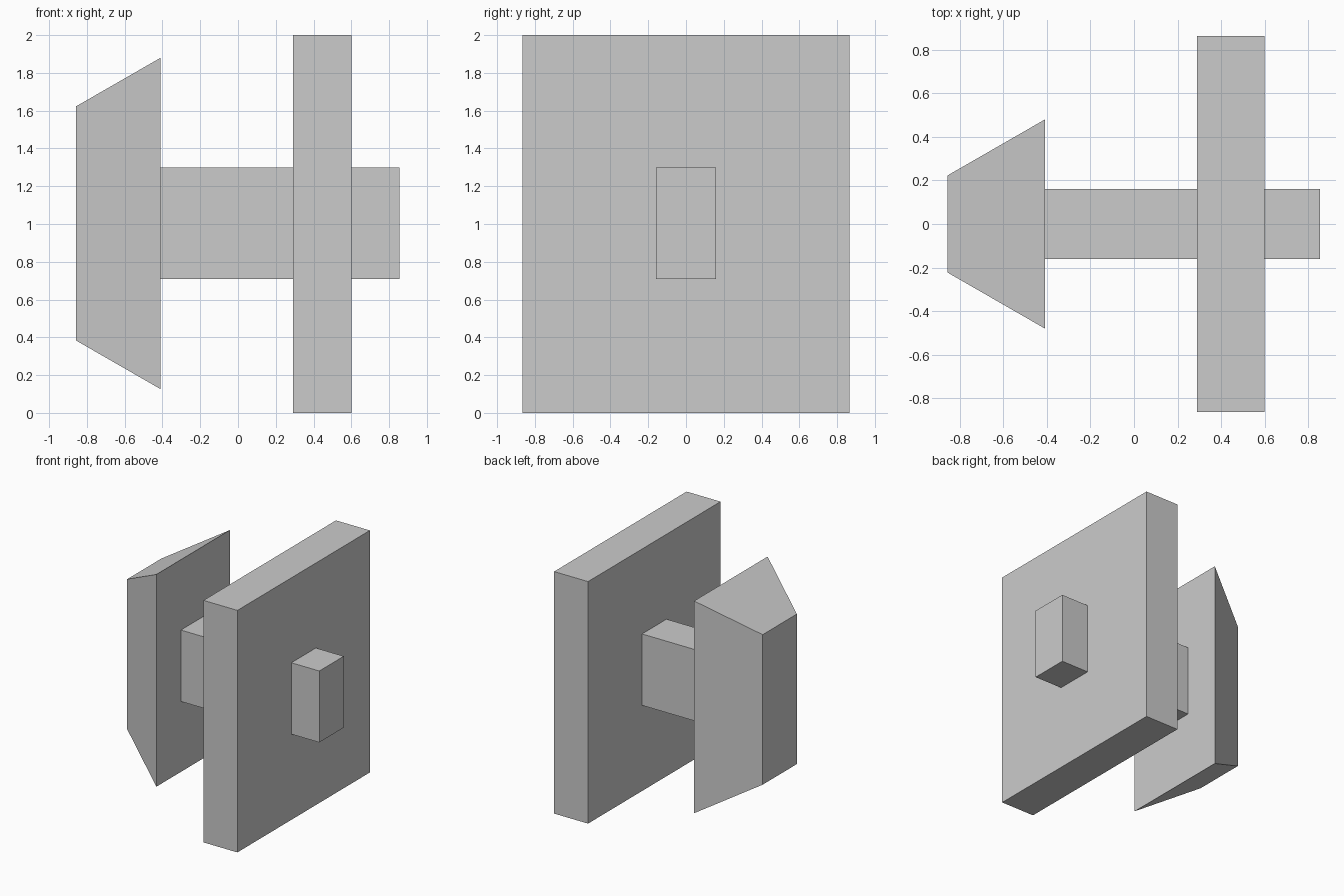
import bpy
import bmesh

cube = bpy.data.objects.get("Cube")
if cube:
    bpy.data.objects.remove(cube, do_unlink=True)

grey = bpy.data.materials.new("light_grey")
grey.use_nodes = True
colour = (0.6, 0.6, 0.6, 1)
grey.diffuse_color = colour
grey.node_tree.nodes["Principled BSDF"].inputs["Base Color"].default_value = colour


def block(name, x_range, half_y, half_z, centre_z=1.0, taper=0.0):
    """Box along x; taper pulls the low-x end inward on all sides."""
    bm = bmesh.new()
    bmesh.ops.create_cube(bm, size=2)
    for v in bm.verts:
        inset = taper if v.co.x < 0 else 0
        v.co.y *= half_y - inset
        v.co.z = centre_z + v.co.z * (half_z - inset)
        v.co.x = x_range[0] if v.co.x < 0 else x_range[1]
    mesh = bpy.data.meshes.new(name)
    bm.to_mesh(mesh)
    bm.free()
    mesh.materials.append(grey)
    obj = bpy.data.objects.new(name, mesh)
    bpy.context.collection.objects.link(obj)
    return obj


# Large upright plate
block("plate", (0.29, 0.6), 0.865, 1.0)
# Bar running from the head through the plate
block("bar", (-0.41, 0.855), 0.16, 0.295, centre_z=1.003)
# Head with four sloping sides
block("tapered_head", (-0.857, -0.41), 0.48, 0.877, centre_z=1.003, taper=0.257)
